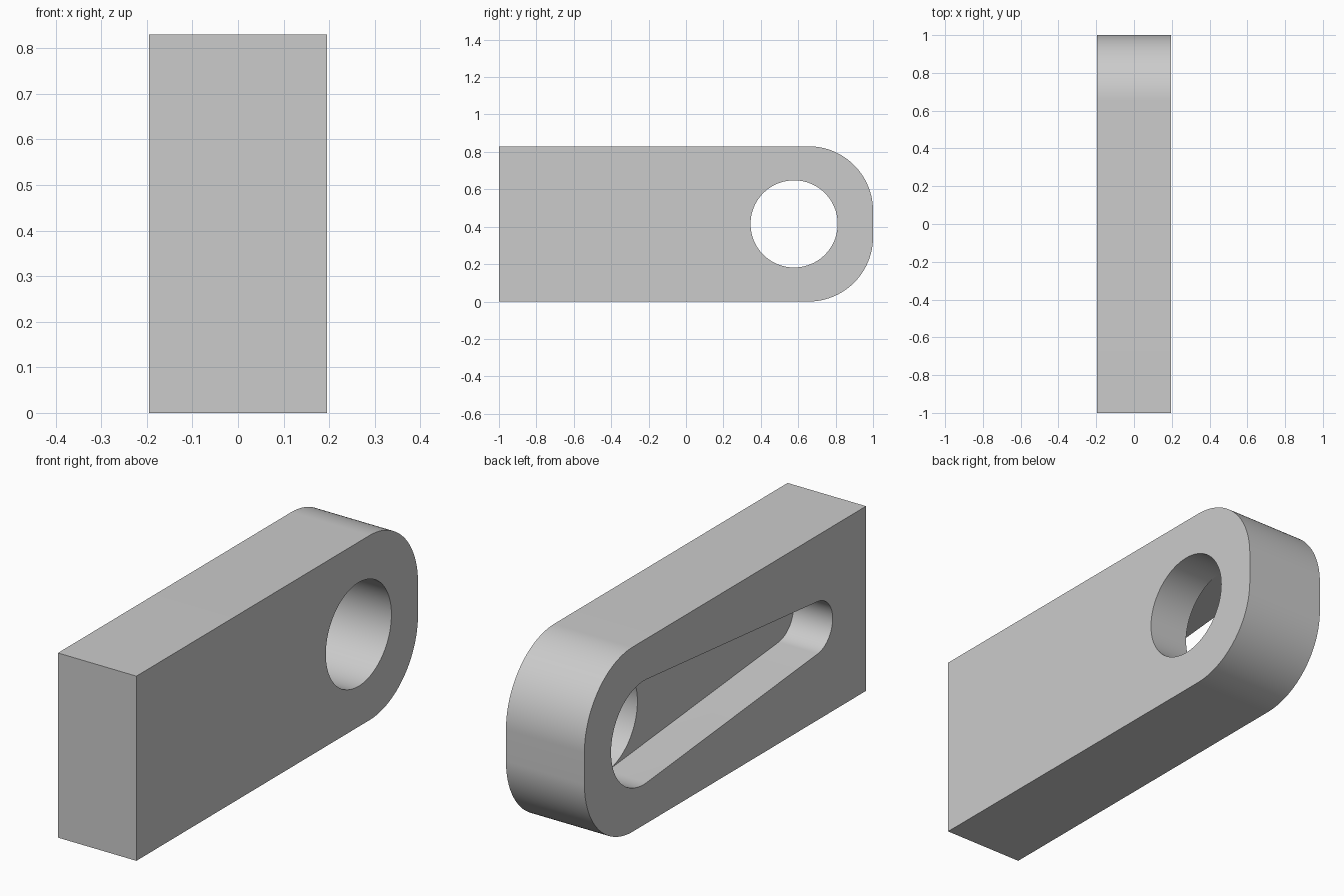
import bpy
import bmesh
from math import cos, sin, asin, pi

cube = bpy.data.objects.get("Cube")
if cube:
    bpy.data.objects.remove(cube, do_unlink=True)

# Main sizes
HALF_X, HEIGHT, CORNER = 0.195, 0.83, 0.345
MID_Z = HEIGHT / 2
HOLE_Y, HOLE_R = 0.578, 0.233
SLOT_Y, SLOT_R = -0.645, 0.118
SEGS = 40


def arc(y, z, r, start, end, n=SEGS):
    """Points of an arc in the side plane."""
    angles = [start + (end - start) * i / n for i in range(n + 1)]
    return [(y + r * cos(a), z + r * sin(a)) for a in angles]


bm = bmesh.new()


def verts_at(points, x):
    return [bm.verts.new((x, y, z)) for y, z in points]


def edges_of(loop):
    """Closed ring of edges, reusing those already there."""
    pairs = zip(loop, loop[1:] + loop[:1])
    return [bm.edges.get(p) or bm.edges.new(p) for p in pairs]


def wall(a, b):
    """Quads between two matching closed loops."""
    for i in range(len(a)):
        j = (i + 1) % len(a)
        bm.faces.new((a[i], a[j], b[j], b[i]))


def fill(*loops):
    """Flat face bounded by an outer loop and any hole loops."""
    edges = [e for loop in loops for e in edges_of(loop)]
    bmesh.ops.triangle_fill(bm, edges=edges, use_beauty=True, use_dissolve=False)


# Outline: square front, two rounded corners at the back
outline = [(-1, 0)]
outline += arc(1 - CORNER, CORNER, CORNER, -pi / 2, 0)
outline += arc(1 - CORNER, HEIGHT - CORNER, CORNER, 0, pi / 2)
outline += [(-1, HEIGHT)]

# Round hole and tapered slot share the rear arc of the hole
tilt = pi / 2 + asin((HOLE_R - SLOT_R) / (HOLE_Y - SLOT_Y))
rear_arc = arc(HOLE_Y, MID_Z, HOLE_R, -tilt, tilt)
front_arc = arc(HOLE_Y, MID_Z, HOLE_R, tilt, 2 * pi - tilt)[1:-1]
slot_arc = arc(SLOT_Y, MID_Z, SLOT_R, tilt, 2 * pi - tilt)

# Round hole opens on the +x side, slot on the -x side
outer_plus = verts_at(outline, HALF_X)
outer_minus = verts_at(outline, -HALF_X)
hole_rim = verts_at(rear_arc + front_arc, HALF_X)
slot_rim = verts_at(rear_arc + slot_arc, -HALF_X)
mid_rear = verts_at(rear_arc, 0)
mid_front = verts_at(front_arc, 0)
mid_slot = verts_at(slot_arc, 0)

# Side faces, slot floor and all walls
fill(outer_plus, hole_rim)
fill(outer_minus, slot_rim)
fill([mid_rear[-1]] + mid_slot + [mid_rear[0]] + mid_front[::-1])
wall(outer_plus, outer_minus)
wall(hole_rim, mid_rear + mid_front)
wall(mid_rear + mid_slot, slot_rim)
bmesh.ops.recalc_face_normals(bm, faces=bm.faces)

mesh = bpy.data.meshes.new("slotted_link")
bm.to_mesh(mesh)
bm.free()
link = bpy.data.objects.new("slotted_link", mesh)
bpy.context.collection.objects.link(link)

# Plain grey material
grey = bpy.data.materials.new("plain_grey")
grey.use_nodes = True
colour = (0.6, 0.6, 0.6, 1)
grey.diffuse_color = colour
grey.node_tree.nodes["Principled BSDF"].inputs["Base Color"].default_value = colour
mesh.materials.append(grey)

# Smooth curved walls, sharp rims
bpy.ops.object.select_all(action="DESELECT")
link.select_set(True)
bpy.context.view_layer.objects.active = link
bpy.ops.object.shade_smooth_by_angle(angle=pi / 6)
